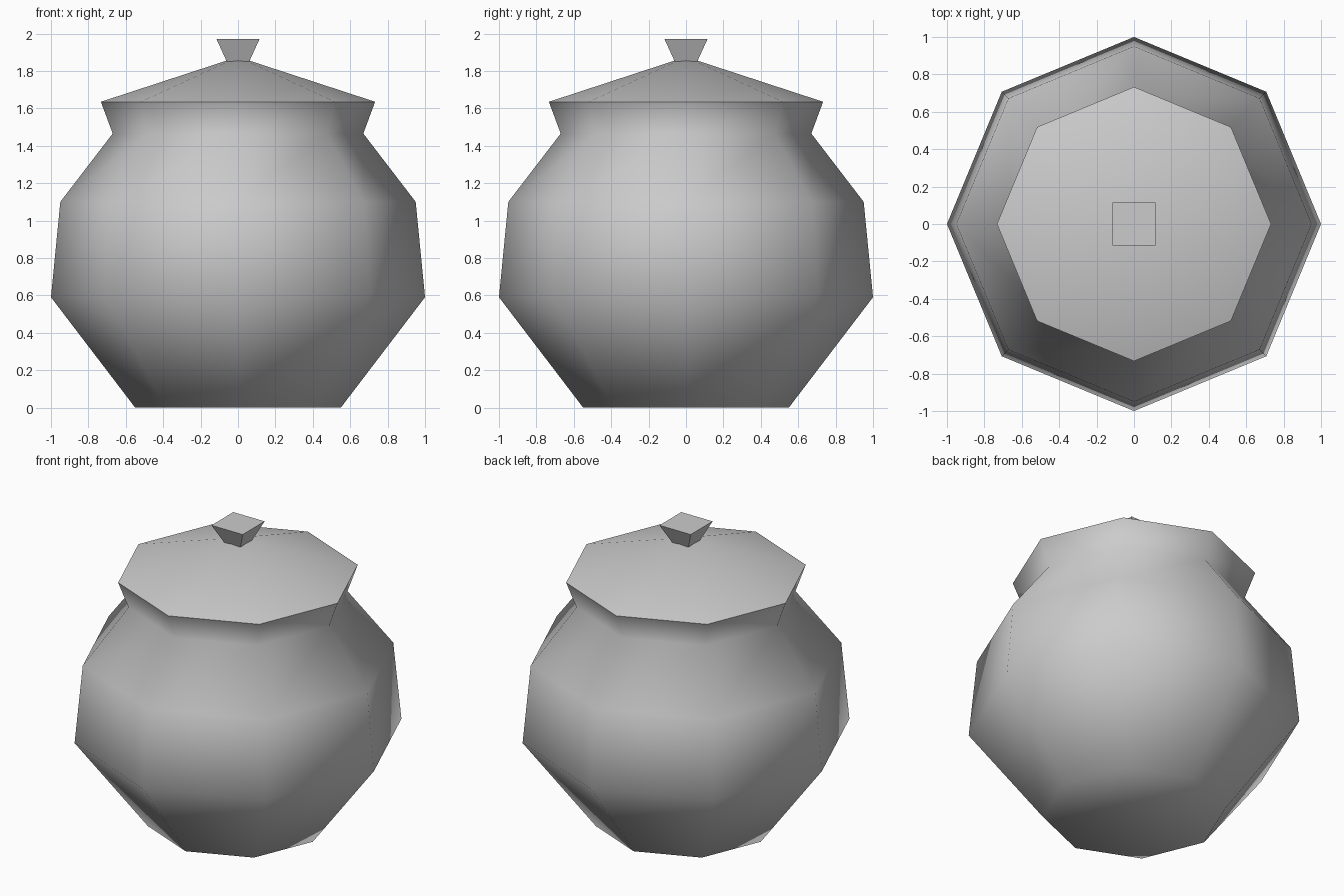
import bpy, bmesh, math

cube = bpy.data.objects.get("Cube")
if cube:
    bpy.data.objects.remove(cube, do_unlink=True)

GREY = (0.6, 0.6, 0.6, 1.0)
clay = bpy.data.materials.new("plain grey")
clay.use_nodes = True
clay.diffuse_color = GREY
clay.node_tree.nodes["Principled BSDF"].inputs["Base Color"].default_value = GREY


def lathe(name, profile, sides, turn=0.0, cap_bottom=False, cap_top=False):
    """Sweep (radius, height) points round z; a zero radius makes a tip."""
    bm = bmesh.new()
    rings = []
    for r, z in profile:
        count = sides if r > 0 else 1
        angles = [turn + math.tau * i / sides for i in range(count)]
        rings.append([bm.verts.new((r * math.cos(a), r * math.sin(a), z)) for a in angles])
    for low, high in zip(rings, rings[1:]):
        for i in range(sides):
            j = (i + 1) % sides
            if len(high) == 1:
                bm.faces.new((low[i], low[j], high[0]))
            else:
                bm.faces.new((low[i], low[j], high[j], high[i]))
    if cap_bottom:
        bm.faces.new(rings[0][::-1])
    if cap_top:
        bm.faces.new(rings[-1])
    mesh = bpy.data.meshes.new(name)
    bm.to_mesh(mesh)
    bm.free()
    mesh.materials.append(clay)
    obj = bpy.data.objects.new(name, mesh)
    bpy.context.collection.objects.link(obj)
    # Soft shading round the body, crisp edges at the rim and knob
    bpy.ops.object.select_all(action="DESELECT")
    obj.select_set(True)
    bpy.context.view_layer.objects.active = obj
    bpy.ops.object.shade_smooth_by_angle(angle=math.radians(60))
    return obj


# Round pot with a pinched neck and flared rim
lathe("pot_body", [(0.55, 0), (1.0, 0.59), (0.95, 1.10), (0.67, 1.465), (0.733, 1.635)],
      8, cap_bottom=True)

# Shallow pointed lid
lathe("lid", [(0.733, 1.635), (0, 1.875)], 8)

# Square knob, wider at the top
root2 = math.sqrt(2)
lathe("lid_knob", [(0.06 * root2, 1.85), (0.115 * root2, 1.97)], 4,
      turn=math.pi / 4, cap_bottom=True, cap_top=True)
